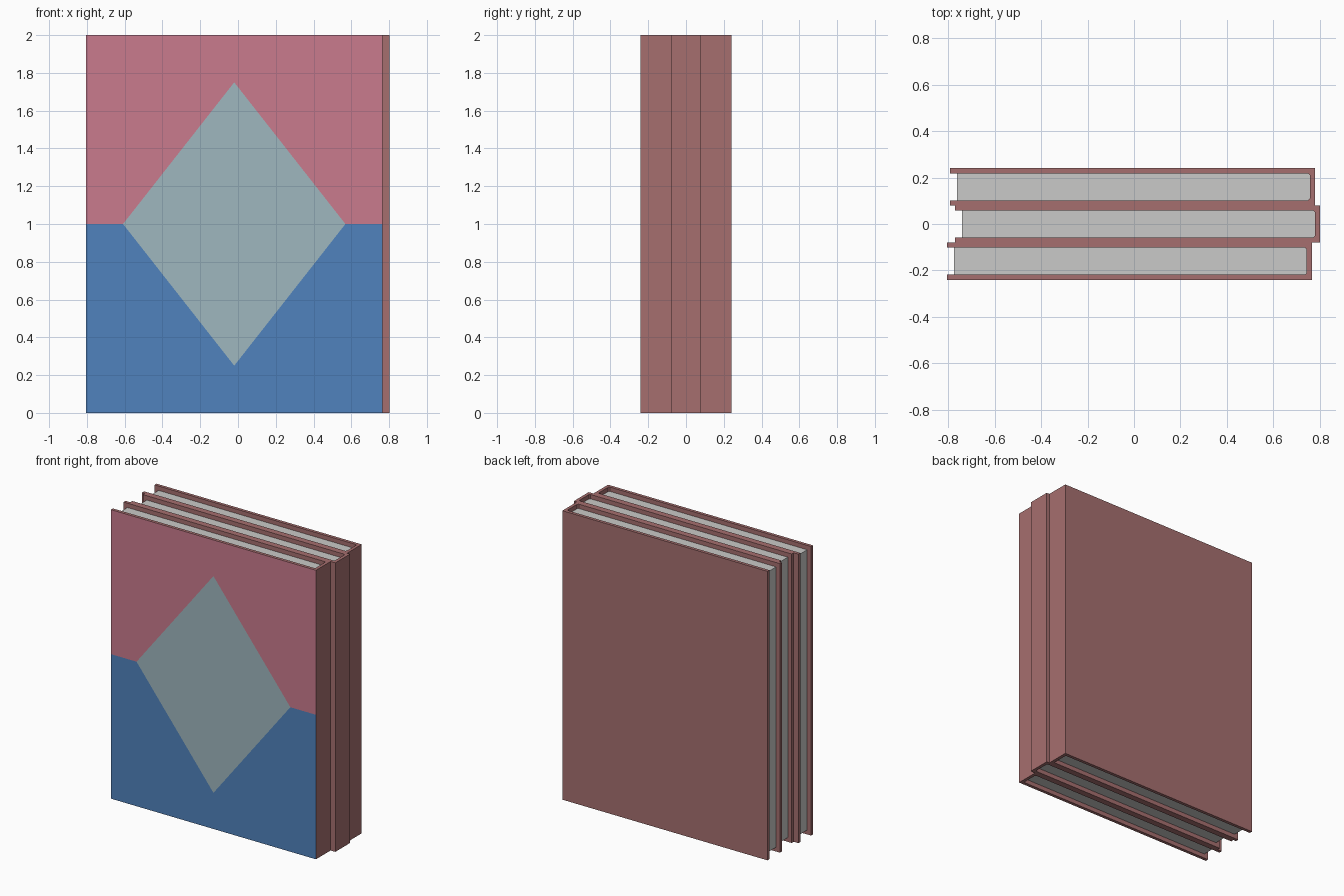
import bpy, bmesh

if "Cube" in bpy.data.objects:
    bpy.data.objects.remove(bpy.data.objects["Cube"])


def material(name, rgb):
    lin = [(c / 255 / 12.92) if c < 11 else ((c / 255 + 0.055) / 1.055) ** 2.4 for c in rgb]
    m = bpy.data.materials.new(name)
    m.diffuse_color = (*lin, 1)
    m.use_nodes = True
    m.node_tree.nodes["Principled BSDF"].inputs["Base Color"].default_value = m.diffuse_color
    return m


COVER = material("brown cover", (166, 111, 111))
PAGES = material("grey pages", (202, 202, 200))
PINK = material("pink", (202, 123, 141))
BLUE = material("blue", (80, 130, 189))
PALE = material("pale teal", (159, 183, 191))

W, H, D = 1.57, 2.0, 0.16     # book width, height, depth
T, INSET, CH = 0.022, 0.03, 0.008


def finish(bm, name, mats):
    bmesh.ops.remove_doubles(bm, verts=bm.verts, dist=1e-5)
    bmesh.ops.recalc_face_normals(bm, faces=bm.faces)
    # split the U-shaped and painted faces cleanly
    bmesh.ops.triangulate(bm, faces=[f for f in bm.faces if len(f.verts) > 4])
    me = bpy.data.meshes.new(name)
    bm.to_mesh(me)
    bm.free()
    for m in mats:
        me.materials.append(m)
    ob = bpy.data.objects.new(name, me)
    bpy.context.collection.objects.link(ob)


def prism(bm, pts, z0, z1, skip=()):
    """Extrude an xy outline from z0 to z1, leaving out chosen side faces."""
    lo = [bm.verts.new((x, y, z0)) for x, y in pts]
    hi = [bm.verts.new((x, y, z1)) for x, y in pts]
    bm.faces.new(lo[::-1])
    bm.faces.new(hi)
    n = len(pts)
    for i in range(n):
        if i not in skip:
            j = (i + 1) % n
            bm.faces.new((lo[i], lo[j], hi[j], hi[i]))


def book(name, cx, cy, painted=False):
    x0, x1, y0, y1 = cx - W / 2, cx + W / 2, cy - D / 2, cy + D / 2
    xi, ya, yb = x1 - T, y0 + T, y1 - T

    # U-shaped cover with spine on the right
    bm = bmesh.new()
    outline = [(x0, y0), (x1, y0), (x1, y1), (x0, y1), (x0, yb),
               (xi - CH, yb), (xi, yb - CH), (xi, ya + CH), (xi - CH, ya), (x0, ya)]
    prism(bm, outline, 0, H, skip=(0,) if painted else ())

    # painted front: two halves and a diamond
    if painted:
        left, right = (cx - W * .375, 1), (cx + W * .375, 1)
        top, bottom = (cx, 1.75), (cx, 0.25)
        panels = [[(x0, 1), left, top, right, (x1, 1), (x1, H), (x0, H)],
                  [(x0, 0), (x1, 0), (x1, 1), right, bottom, left, (x0, 1)],
                  [left, bottom, right, top]]
        for k, panel in enumerate(panels):
            f = bm.faces.new([bm.verts.new((x, y0, z)) for x, z in panel])
            f.material_index = k + 1
    finish(bm, name + "_cover", [COVER, PINK, BLUE, PALE] if painted else [COVER])

    # page block, set back from the cover edges
    bm = bmesh.new()
    xp = x0 + INSET
    prism(bm, [(xp, ya), (xi - CH, ya), (xi, ya + CH), (xi, yb - CH), (xi - CH, yb), (xp, yb)],
          INSET, H - INSET)
    finish(bm, name + "_pages", [PAGES])


book("front_book", -0.02, -0.16, painted=True)
book("middle_book", 0.016, 0.0)
book("back_book", -0.006, 0.16)
